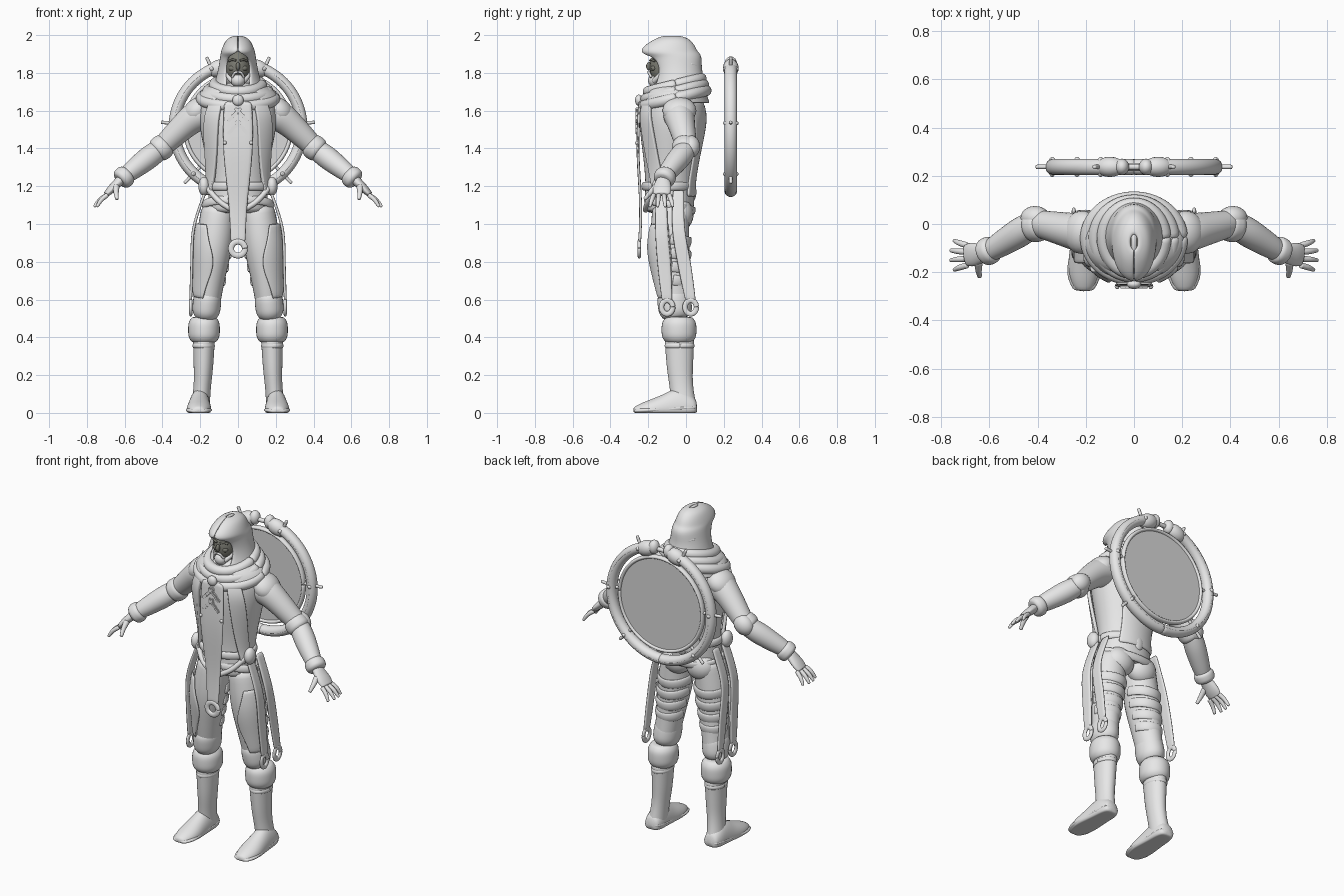
import bpy, bmesh
from math import sin, cos, pi, radians
from mathutils import Vector, Matrix, Euler

if "Cube" in bpy.data.objects:
    bpy.data.objects.remove(bpy.data.objects["Cube"])

X, Y, Z = Vector((1, 0, 0)), Vector((0, 1, 0)), Vector((0, 0, 1))


def material(name, red, green, blue):
    made = bpy.data.materials.new(name)
    made.use_nodes = True
    made.diffuse_color = (red, green, blue, 1)
    shader = made.node_tree.nodes["Principled BSDF"]
    shader.inputs["Base Color"].default_value = (red, green, blue, 1)
    shader.inputs["Roughness"].default_value = .7
    return made


GREY = material("light grey", .8, .8, .8)
DISC = material("soft grey", .69, .69, .69)
FACE = material("dark olive grey", .2, .2, .17)


def finish(name, bm, colour=GREY, mirror=False, thick=0, smooth=True):
    bmesh.ops.recalc_face_normals(bm, faces=bm.faces)
    mesh = bpy.data.meshes.new(name)
    bm.to_mesh(mesh)
    bm.free()
    mesh.materials.append(colour)
    for face in mesh.polygons:
        face.use_smooth = True
    if not smooth:
        mesh.set_sharp_from_angle(angle=radians(35))
    part = bpy.data.objects.new(name, mesh)
    bpy.context.collection.objects.link(part)
    if mirror:
        part.modifiers.new("mirror", "MIRROR").use_mirror_merge = False
    if thick:
        solid = part.modifiers.new("thickness", "SOLIDIFY")
        solid.thickness, solid.offset = thick, 0
    if smooth:
        rounding = part.modifiers.new("rounding", "SUBSURF")
        rounding.levels = rounding.render_levels = 1


def spline(values, t):
    """Smooth curve through evenly spaced numbers or vectors, t from 0 to 1."""
    last = len(values) - 1
    if last == 0:
        return values[0]
    i = min(int(t * last + 1e-6), last - 1)
    f = t * last - i
    a, b, c, d = (values[max(0, min(last, i + k))] for k in (-1, 0, 1, 2))
    return b + ((c - a) * f + (a * 2 - b * 5 + c * 4 - d) * f ** 2 + (b * 3 - a - c * 3 + d) * f ** 3) / 2


def skin(bm, rows, closed):
    verts = [[bm.verts.new(p) for p in row] for row in rows]
    count = len(verts[0])
    for low, high in zip(verts, verts[1:]):
        for i in range(count if closed else count - 1):
            j = (i + 1) % count
            bm.faces.new((low[i], low[j], high[j], high[i]))
    if closed:
        bm.faces.new(verts[0])
        bm.faces.new(verts[-1])


def loft(name, path, radii, squash=(1,), ref=Z, axis=None, start=None, end=None,
         steps=10, sides=16, floor=False, **look):
    """Ellipses along a path; start and end angles leave an open sheet."""
    path = [Vector(p) for p in path]
    steps = max(steps, len(path) - 1)
    centres = [spline(path, i / steps) for i in range(steps + 1)]
    rows = []
    for i, centre in enumerate(centres):
        t = i / steps
        along = axis or (centres[min(i + 1, steps)] - centres[max(i - 1, 0)]).normalized()
        side = along.cross(ref).normalized()
        up = side.cross(along)
        wide = spline(radii, t)
        deep = wide * spline(squash, t)
        first, final = (spline(start, t), spline(end, t)) if start else (0, 2 * pi * (1 - 1 / sides))
        row = []
        for k in range(sides):
            angle = first + (final - first) * k / (sides - 1)
            point = centre + side * wide * sin(angle) - up * deep * cos(angle)
            if floor:
                point.z = max(point.z, 0)
            row.append(point)
        rows.append(row)
    bm = bmesh.new()
    skin(bm, rows, start is None)
    finish(name, bm, **look)


def ring(name, centre, u, v, wide, deep, radius, squash=1, first=0, final=365, **look):
    turns = [radians(first + (final - first) * k / 36) for k in range(37)]
    path = [Vector(centre) + u * wide * cos(a) + v * deep * sin(a) for a in turns]
    loft(name, path, [radius], [squash], ref=u.cross(v), sides=10, **look)


def band(name, top, bottom, radius, **look):
    loft(name, [top, bottom], [radius * k for k in (.75, 1, 1.05, 1, .75)], mirror=True, **look)


def strip(name, path, widths, side, **look):
    path = [Vector(p) for p in path]
    rows = []
    for i in range(13):
        middle, half = spline(path, i / 12), spline(widths, i / 12)
        rows.append([middle + side * half * k for k in (-1, -.5, .5, 1)])
    bm = bmesh.new()
    skin(bm, rows, False)
    finish(name, bm, thick=.015, **look)


def solid(name, place, scale, tilt=0, cube=False, **look):
    bm = bmesh.new()
    matrix = Matrix.LocRotScale(Vector(place), Euler((0, tilt, 0)), Vector(scale))
    if cube:
        bmesh.ops.create_cube(bm, size=2, matrix=matrix)
        bmesh.ops.bevel(bm, geom=bm.edges[:], offset=min(scale) * .4, segments=2, affect="EDGES")
    else:
        bmesh.ops.create_uvsphere(bm, u_segments=20, v_segments=12, radius=1, matrix=matrix)
    finish(name, bm, smooth=False, **look)


# Torso, coat and belts
WIDTHS = [.16, .16, .155, .17, .195, .21, .185, .1]
COAT = [width + .012 for width in WIDTHS[1:7]]
HEM, NECK = Vector((0, -.095, 1.15)), Vector((0, -.07, 1.65))
loft("torso", [(0, -.09, 1.05), (0, -.065, 1.75)], WIDTHS, [.8, .86, .85, .8], ref=Y, steps=14, sides=24)
loft("coat_panel", [HEM, NECK], COAT, [.86, .82], ref=Y, start=(1, .6, .4), end=(1.5, 1.1, .8), thick=.02, mirror=True)
loft("back_panel", [HEM, NECK], COAT, [.82, .8], ref=Y, start=(2.4, 2.5, 2.1), end=(3.9, 3.8, 4.2), thick=.015)
ring("waist_belt", (0, -.095, 1.2), X, Y, .162, .13, .012, 2)
ring("hip_belt", (0, -.085, 1.1), X, Y - Z / 4, .18, .125, .012, 2)
loft("crossed_belt", [(.17, -.15, 1.2), (.1, -.2, 1.12), (.02, -.215, 1.07)], [.015], mirror=True)
solid("buttock", (.08, -.03, 1.05), (.09, .07, .085), mirror=True)
solid("pouch", (.18, -.14, 1.2), (.03, .04, .05), mirror=True)
solid("back_clasp", (0, .035, 1.17), (.035, .02, .05))
for k in range(3):
    ring("back_fold", (0, -.085, 1.3 + k * .09), X, Y, .155 + k * .015, .13 + k * .018, .008, 2, 25, 155)

# Tabard with looped end, and chest ornament
strip("tabard", [(0, -.245, 1.65), (0, -.255, 1.4), (0, -.24, 1.1), (0, -.245, .9)], (.075, .08, .05, .04), X)
ring("tabard_loop", (0, -.247, .87), X, Z, .037, .037, .017, .6)
for k in range(6):
    solid("chest_ornament", (.02 * (k % 3), -.258, 1.6 - k * .022), (.02, .01, .009), .7, cube=True, mirror=True)
solid("brooch", (0, -.25, 1.655), (.03, .02, .03))
solid("tabard_stud", (.07, -.26, 1.43), (.01, .01, .01), mirror=True)

# Cowl
for k in range(3):
    ring("cowl_fold", (0, -.06, 1.735 - k * .035), X, Y + Z / 4, .125 + k * .035, .14 + k * .013, .032)
loft("mantle", [(0, -.05, 1.73), (0, -.06, 1.64)], (.14, .2, .21), (1, .8, .85), ref=Y, axis=-Z,
     start=[.5], end=[5.8], sides=30, thick=.015)

# Hood
GAPS = (.01, .01, .01, .03, .6, .68, .55, .4)
loft("hood", [(0, -.075, 1.99), (0, -.075, 1.975), (0, -.085, 1.945), (0, -.09, 1.91), (0, -.06, 1.885),
              (0, -.045, 1.82), (0, -.04, 1.75), (0, -.05, 1.69)],
     (.015, .05, .07, .083, .087, .097, .115, .135), (2, 1.65, 1.75, 1.75, 1.55, 1.25, 1.15, 1.1), ref=Y, axis=-Z,
     start=GAPS, end=[2 * pi - gap for gap in GAPS], steps=14, sides=28, thick=.016)
loft("hood_ridge", [(0, -.23, 1.91), (0, -.14, 1.97), (0, -.05, 1.983), (0, .04, 1.925)], (.006, .012, .01), ref=X)
for k in range(3):
    ring("hood_fold", (0, -.045, 1.76 + k * .05), X, Y - Z / 5, .106 - k * .006, .12, .008, 1.2, 35, 145)

# Head
solid("head", (0, -.11, 1.83), (.068, .083, .1), colour=FACE)
solid("nose", (0, -.195, 1.835), (.011, .016, .022), colour=FACE)
solid("cheek", (.03, -.17, 1.825), (.02, .016, .016), colour=FACE, mirror=True)
loft("brow", [(.01, -.19, 1.865), (.03, -.183, 1.87), (.05, -.165, 1.862)], [.006], colour=FACE, mirror=True)
loft("moustache", [(0, -.2, 1.805), (.018, -.196, 1.8), (.032, -.183, 1.775)], [.007], mirror=True)
solid("beard", (0, -.165, 1.76), (.038, .036, .036))
loft("side_beard", [(.055, -.125, 1.81), (.05, -.145, 1.78), (.025, -.17, 1.755)], (.01, .016), mirror=True)

# Arms
SHOULDER, ELBOW, WRIST = Vector((.15, -.045, 1.6)), Vector((.41, .005, 1.4)), Vector((.61, -.12, 1.245))
KNUCKLES = Vector((.7, -.13, 1.155))
loft("upper_arm", [SHOULDER, (.25, -.03, 1.55), ELBOW], (.075, .085, .07, .055), mirror=True)
solid("shoulder_cap", (.215, -.035, 1.6), (.085, .09, .065), .65, mirror=True)
band("elbow_cuff", ELBOW.lerp(SHOULDER, .14), ELBOW.lerp(WRIST, .14), .066)
solid("elbow_pad", ELBOW + Y * .02 + Z * .01, (.065, .05, .055), .7, mirror=True)
loft("forearm", [ELBOW, WRIST], (.055, .062, .054, .042), mirror=True)
band("wrist_cuff", WRIST.lerp(ELBOW, .15), WRIST.lerp(KNUCKLES, .2), .057)
loft("palm", [WRIST, KNUCKLES], (.03, .042, .05, .043), (.8, .5, .35), mirror=True)
for k in (-1.5, -.5, .5, 1.5):
    root = KNUCKLES + Y * k * .027 - X * .01
    tip = Vector((.77 - abs(k) * .015, -.13 + k * .041, 1.09))
    loft("finger", [root, root.lerp(tip, .5) + (X + Z) * .005, tip], (.014, .013, .008), mirror=True, sides=8)
loft("thumb", [(.645, -.155, 1.2), (.645, -.19, 1.165), (.64, -.22, 1.13)], (.02, .015, .01), mirror=True, sides=8)

# Legs
LEG = [Vector((.1, -.08, 1.1)), Vector((.127, -.085, .9)), Vector((.15, -.07, .7)), Vector((.17, -.045, .5))]
SIZES = [.09, .1, .08, .063]
loft("thigh", LEG, SIZES, [1.1, 1.05, 1.15, 1.25], ref=Y, mirror=True)
loft("thigh_plate", [spline(LEG, k / 10) for k in range(2, 9)], [spline(SIZES, k / 10) + .008 for k in range(2, 9)],
     [1.1], ref=Y, start=(.5, -.1, .3), end=(1.5, 1.6, 1.2), thick=.014, mirror=True)
for k in range(4):
    t = .3 + k * .12
    size = spline(SIZES, t)
    ring("thigh_band", spline(LEG, t), X, Y - Z / 6, size - .003, size * 1.05, .01, 3, 0, 180, mirror=True)
band("knee_guard", (.158, -.07, .65), (.172, -.05, .5), .073, squash=[1.2], ref=Y)
band("boot_cuff", (.18, -.037, .51), (.18, -.037, .37), .082, squash=[1.1], ref=Y)
loft("boot_shaft", [(.18, -.035, .4), (.185, -.03, .2), (.2, -.01, .02)], (.06, .054, .047, .052), [1.35], ref=Y, mirror=True)
ring("boot_strap", (.182, -.034, .355), X, Y, .052, .072, .008, 1.6, mirror=True)
HEEL, TOE = (.2, .06, .03), (.21, -.28, .01)
loft("foot", [HEEL, TOE], (.04, .055, .058, .063, .068, .055, .03), (1, 1.5, 1.9, 1.3, .85, .7, .6), floor=True, mirror=True)
loft("sole", [HEEL, TOE], (.045, .06, .062, .072, .04), [.3], floor=True, mirror=True)

# Hanging side sashes with looped ends
for top, bottom in ((-.13, -.1), (-.04, .025)):
    strip("side_sash", [(.17, top, 1.18), (.235, top, .98), (.245, (top + bottom) / 2, .78), (.25, bottom, .59)],
          (.03, .034, .036, .028), Y, mirror=True)
    ring("sash_loop", (.25, bottom, .56), Y, Z, .03, .036, .015, .6, mirror=True)

# Round back device: plate, rims, pins and clasps
HUB = Vector((0, .237, 1.51))
loft("back_disc", [HUB - Y * .007, HUB + Y * .007], [.272], steps=1, sides=64, smooth=False, colour=DISC)
ring("inner_rim", HUB, X, Z, .282, .282, .012, 1.5)
ring("outer_rim", HUB, X, Z, .338, .338, .032, 1.1, 84, -92, mirror=True)
ring("rim_bead", HUB, X, Z, .34, .34, .008, 4.5, 60, -92, mirror=True)
for turn in (66, 4, -46):
    spoke = X * cos(radians(turn)) + Z * sin(radians(turn))
    loft("rim_pin", [HUB + spoke * .275, HUB + spoke * .41], [.01], ref=Y, sides=8, mirror=True)
    solid("rim_stud", HUB + spoke * .34, (.018, .042, .018), mirror=True)
solid("rim_clasp", HUB + X * .1 + Z * .315, (.065, .042, .045), .35, mirror=True)
solid("clasp_tip", HUB + X * .05 + Z * .335, (.03, .034, .042), mirror=True)
loft("clasp_link", [HUB - X * .04 + Z * .33, HUB + X * .04 + Z * .33], [.013])
